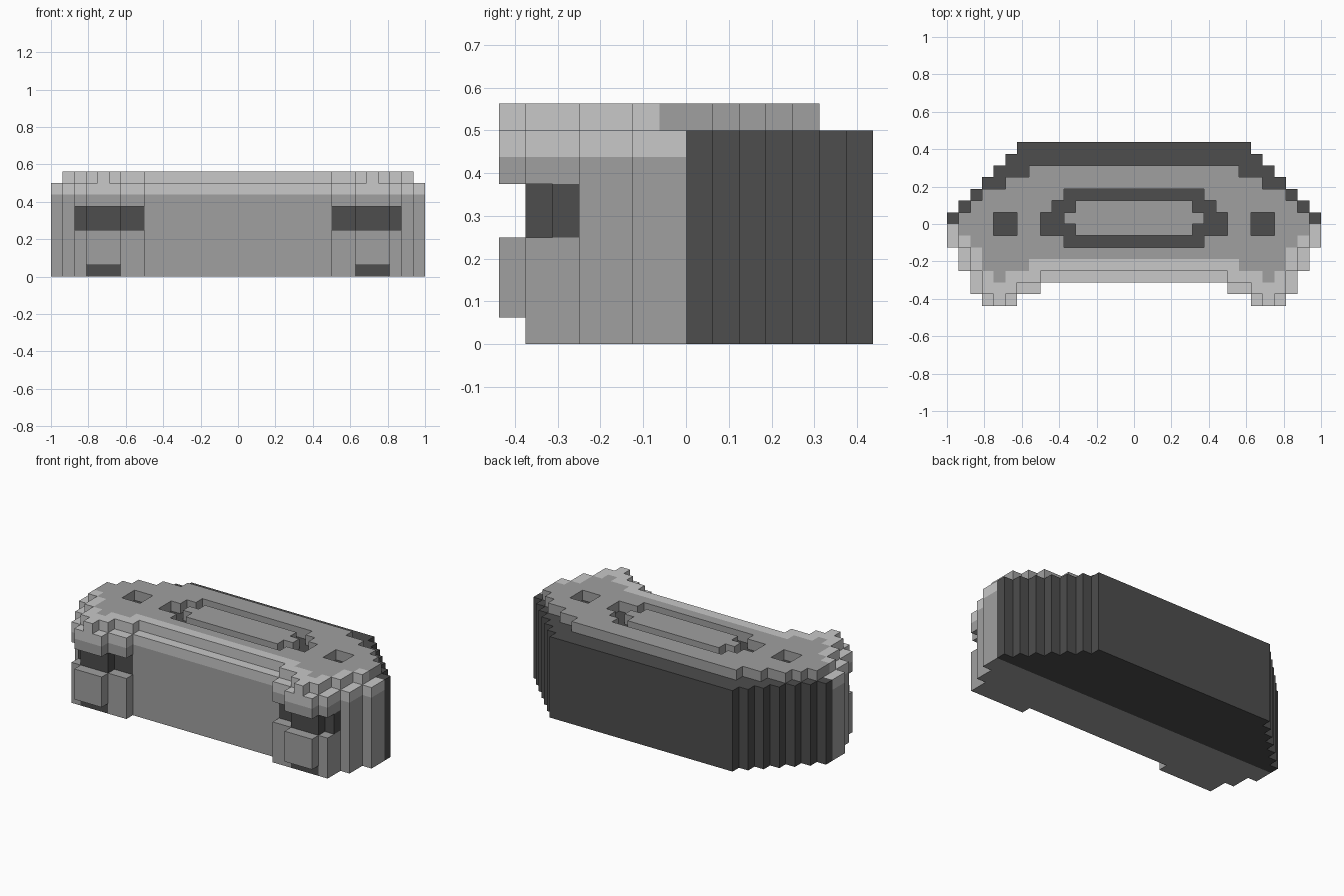
import bpy, bmesh
from mathutils import Vector

if "Cube" in bpy.data.objects:
    bpy.data.objects.remove(bpy.data.objects["Cube"])

U = 1 / 16  # block size; everything below is counted in blocks


def material(name, v):
    m = bpy.data.materials.new(name)
    m.diffuse_color = (v, v, v, 1)
    m.use_nodes = True
    m.node_tree.nodes["Principled BSDF"].inputs["Base Color"].default_value = m.diffuse_color
    return m


DARK, MID, LIGHT = 0, 1, 2
MATS = [material("dark_grey", 0.075), material("mid_grey", 0.352), material("light_grey", 0.578)]

# Plan outlines of the mirrored half: row y -> (inner x, outer x)
FRONT = {-7: (10, 13), -6: (8, 14), -5: (0, 14), -4: (0, 15), -3: (0, 15), -2: (0, 16), -1: (0, 16)}
NECK = {**FRONT, -7: (0, 0), -6: (10, 13)}       # eye recess level
FOOT = {**FRONT, -7: (0, 0)}                     # bottom level
BACK = {0: (0, 16), 1: (0, 15), 2: (0, 14), 3: (0, 13), 4: (0, 12), 5: (0, 11), 6: (0, 10)}
TOP = {-7: (11, 12), -6: (10, 13), -5: (8, 13), -4: (0, 14), -3: (0, 14), -2: (0, 15),
       -1: (0, 15), 0: (0, 15), 1: (0, 14), 2: (0, 13), 3: (0, 11), 4: (0, 9)}
# Ring groove in the top plate
GROOVE = {2: (0, 6), 1: (5, 7), 0: (6, 8), -1: (5, 8), -2: (0, 6)}

cells = {}


def half(x):
    return x if x >= 0 else -1 - x


def inside(rows, x, y):
    a, b = rows.get(y, (0, 0))
    return a <= half(x) < b


def is_hole(x, y):
    return inside(GROOVE, x, y) or (10 <= half(x) < 12 and -1 <= y < 1)


def fill(part, rows, z0, z1, holes=False):
    for y in rows:
        for x in range(-16, 16):
            if inside(rows, x, y) and not (holes and is_hole(x, y)):
                for z in range(z0, z1):
                    cells[x, y, z] = part


fill("back_shell", BACK, 0, 8)
fill("front_body", FOOT, 0, 1)
fill("front_body", FRONT, 1, 4)
fill("front_body", NECK, 4, 6)
fill("front_body", FRONT, 6, 8)
fill("top_plate", TOP, 8, 9, holes=True)


def colour(part, x, y, z, n):
    h = half(x)
    if part == "back_shell":
        return DARK
    if part == "top_plate":
        # light rim along the front, following the horns
        mid = (y >= -1 or (h < 14 and y >= -2) or (h < 13 and y >= -3)
               or (9 <= h < 13 and y >= -4) or (h == 11 and y >= -5))
        return MID if mid else LIGHT
    if n[2] > 0 and z == 7 and is_hole(x, y):
        return DARK                              # groove floors
    if z in (4, 5) and h >= 8 and y < -4 and n[2] == 0:
        return DARK                              # eye recesses
    if z == 0 and y == -6 and 10 <= h < 13 and n[1] < 0:
        return DARK                              # slots at the feet
    if z == 1 and y == -7 and n[2] < 0:
        return DARK
    return LIGHT if z == 7 else MID


# Only the exposed block sides become faces
NORMALS = [(1, 0, 0), (-1, 0, 0), (0, 1, 0), (0, -1, 0), (0, 0, 1), (0, 0, -1)]
for part in ("back_shell", "front_body", "top_plate"):
    bm = bmesh.new()
    for (x, y, z), p in cells.items():
        if p != part:
            continue
        c = Vector((x + .5, y + .5, z + .5))
        for n in NORMALS:
            if (x + n[0], y + n[1], z + n[2]) in cells:
                continue
            nv = Vector(n)
            a = Vector((n[1], n[2], n[0])) * .5
            b = nv.cross(a)
            corners = [a + b, b - a, -a - b, a - b]
            f = bm.faces.new([bm.verts.new((c + nv * .5 + k) * U) for k in corners])
            f.normal_update()
            if f.normal.dot(nv) < 0:
                f.normal_flip()
            f.material_index = colour(part, x, y, z, n)
    bmesh.ops.remove_doubles(bm, verts=bm.verts[:], dist=0.001)
    me = bpy.data.meshes.new(part)
    bm.to_mesh(me)
    bm.free()
    for m in MATS:
        me.materials.append(m)
    ob = bpy.data.objects.new(part, me)
    bpy.context.collection.objects.link(ob)
